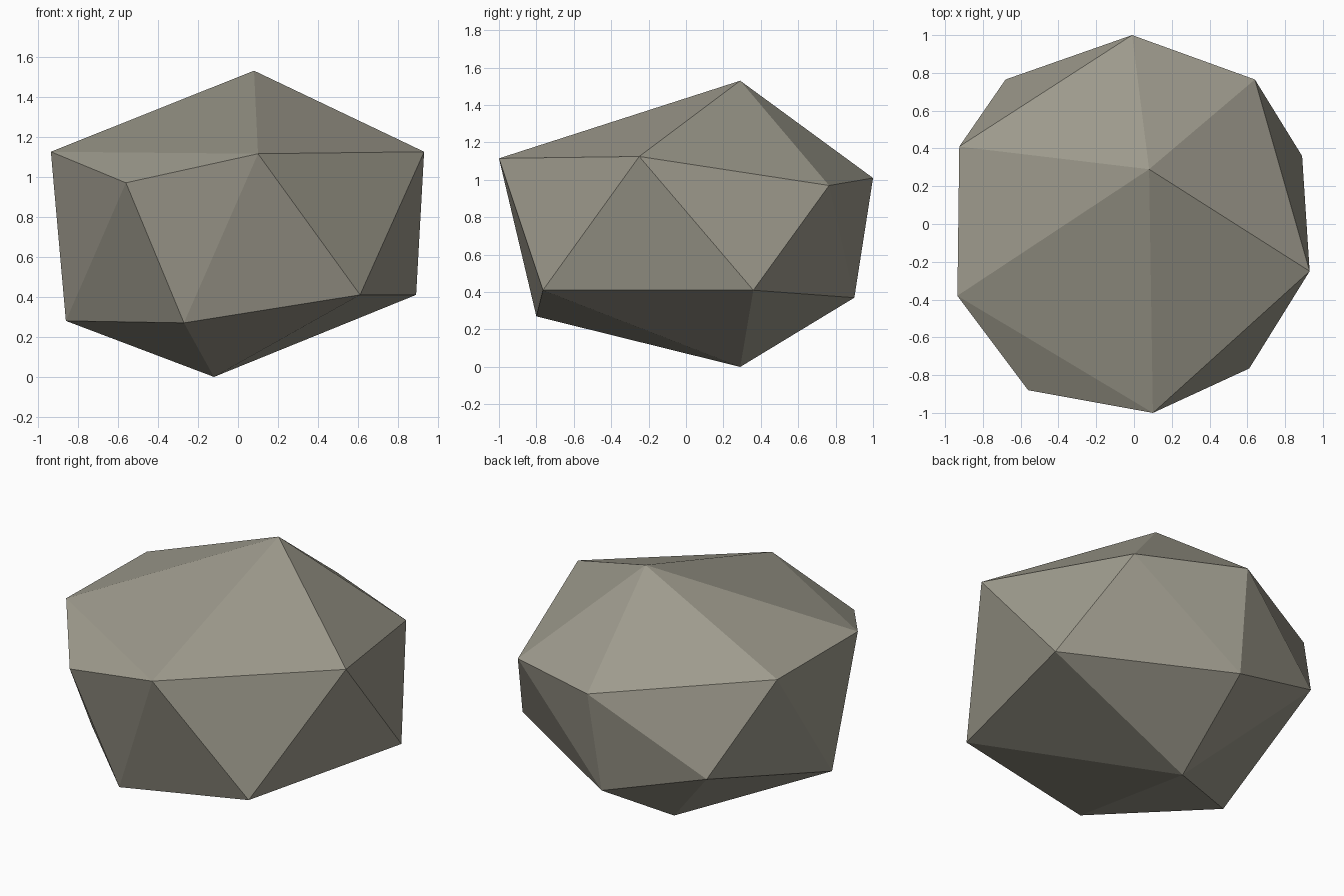
import bpy, bmesh

if "Cube" in bpy.data.objects:
    bpy.data.objects.remove(bpy.data.objects["Cube"])

# Single grey-olive stone colour
stone = bpy.data.materials.new("grey_stone")
stone.diffuse_color = (0.34, 0.325, 0.265, 1)
stone.use_nodes = True
stone.node_tree.nodes["Principled BSDF"].inputs["Base Color"].default_value = stone.diffuse_color

# Corner points of the boulder: two poles, an upper ring and a lower ring
poles = [(0.08, 0.29, 1.53), (-0.12, 0.29, 0.0)]
upper_ring = [(0.93, -0.25, 1.125), (0.10, -1.0, 1.115), (-0.56, -0.88, 0.97),
              (-0.935, -0.38, 1.125), (-0.925, 0.41, 1.12), (-0.01, 1.0, 1.01),
              (0.64, 0.765, 0.97)]
lower_ring = [(0.61, -0.765, 0.41), (0.89, 0.36, 0.41), (-0.04, 0.90, 0.37),
              (-0.68, 0.765, 0.56), (-0.86, -0.23, 0.28), (-0.27, -0.80, 0.27)]

# Boulder: faceted convex skin stretched over the corners
bm = bmesh.new()
for p in poles + upper_ring + lower_ring:
    bm.verts.new(p)
bmesh.ops.convex_hull(bm, input=bm.verts[:])
bmesh.ops.recalc_face_normals(bm, faces=bm.faces[:])
mesh = bpy.data.meshes.new("boulder")
bm.to_mesh(mesh)
bm.free()
mesh.materials.append(stone)
bpy.context.collection.objects.link(bpy.data.objects.new("boulder", mesh))
